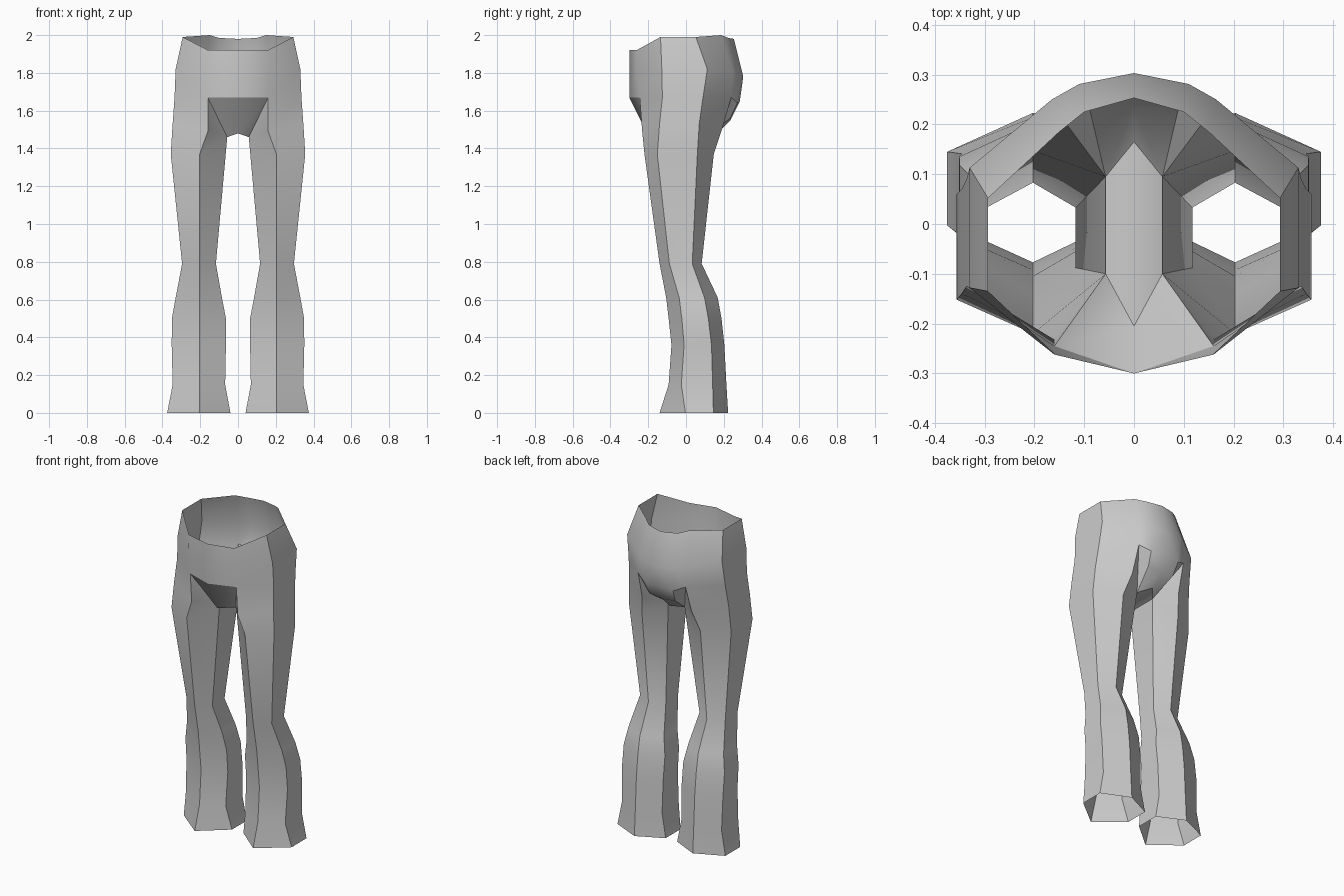
import bpy, bmesh, math

if "Cube" in bpy.data.objects:
    bpy.data.objects.remove(bpy.data.objects["Cube"])

bm = bmesh.new()


def points(coords):
    return [bm.verts.new(c) for c in coords]


def strip(lower, upper, closed=False):
    n = len(lower)
    for i in range(n if closed else n - 1):
        j = (i + 1) % n
        bm.faces.new((lower[i], lower[j], upper[j], upper[i]))


# Leg: six-sided rings (z, outer x, inner x, y of front, front side, back side, back)
leg = [
    (0.00, .375, .040, -.140, -.003, .145, .223),
    (0.15, .346, .068, -.092, -.025, .141, .214),
    (0.36, .351, .064, -.077, -.010, .135, .203),
    (0.50, .350, .064, -.092, -.022, .118, .188),
    (0.61, .330, .085, -.105, -.036, .098, .168),
    (0.79, .296, .117, -.140, -.088, .033, .083),
]
rings = []
for z, xo, xi, f, fs, bs, b in leg:
    rings.append(points([(.203, f, z), (xo, fs, z), (xo, bs, z),
                         (.203, b, z), (xi, bs, z), (xi, fs, z)]))
thigh = points([(.203, -.22, 1.37), (.356, -.152, 1.37), (.356, .06, 1.37),
                (.203, .147, 1.37), (.057, .095, 1.46), (.057, -.1, 1.46)])
rings.append(thigh)
for lo, hi in zip(rings, rings[1:]):
    strip(lo, hi, True)

# Outer thigh step just below the hips
upper = points([(.16, -.232, 1.49), (.346, -.14, 1.53),
                (.346, .07, 1.53), (.172, .19, 1.5)])
strip(thigh[:4], upper)

# Hips and waist: half rings from front centre round to back centre
hip = points([(0, -.3, 1.67), (.16, -.245, 1.67), (.336, -.125, 1.67), (.336, .09, 1.67),
              (.165, .24, 1.67), (.1, .272, 1.64), (0, .285, 1.65)])
belly = points([(0, -.3, 1.82), (.16, -.262, 1.82), (.33, -.128, 1.82), (.33, .113, 1.82),
                (.165, .25, 1.8), (.11, .281, 1.79), (0, .303, 1.78)])
waist = points([(0, -.3, 1.92), (.158, -.262, 1.92), (.293, -.135, 1.99), (.293, .052, 1.99),
                (.15, .185, 2.0), (.1, .225, 1.985), (0, .253, 1.98)])
strip(upper, hip[1:5])
strip(hip, belly)
strip(belly, waist)

# Crotch and seat underside
front_c, back_c, low, low_c = points([(0, -.205, 1.48), (0, .165, 1.48),
                                      (.09, .235, 1.56), (0, .235, 1.55)])
bi, fi = thigh[4], thigh[5]
for f in [(thigh[0], upper[0], fi), (upper[0], hip[1], fi),
          (hip[1], hip[0], front_c, fi), (fi, front_c, back_c, bi),
          (thigh[3], bi, upper[3]), (upper[3], bi, hip[4]),
          (hip[4], bi, low, hip[5]), (hip[5], low, low_c, hip[6]),
          (bi, back_c, low_c, low)]:
    bm.faces.new(f)

bmesh.ops.recalc_face_normals(bm, faces=bm.faces[:])
mesh = bpy.data.meshes.new("trousers")
bm.to_mesh(mesh)
bm.free()
trousers = bpy.data.objects.new("trousers", mesh)
bpy.context.collection.objects.link(trousers)
bpy.context.view_layer.objects.active = trousers
trousers.select_set(True)
bpy.ops.object.shade_smooth_by_angle(angle=math.radians(30))

# Mirror to the other leg
mirror = trousers.modifiers.new("mirror", 'MIRROR')
mirror.use_axis[0] = True
mirror.merge_threshold = 0.001
